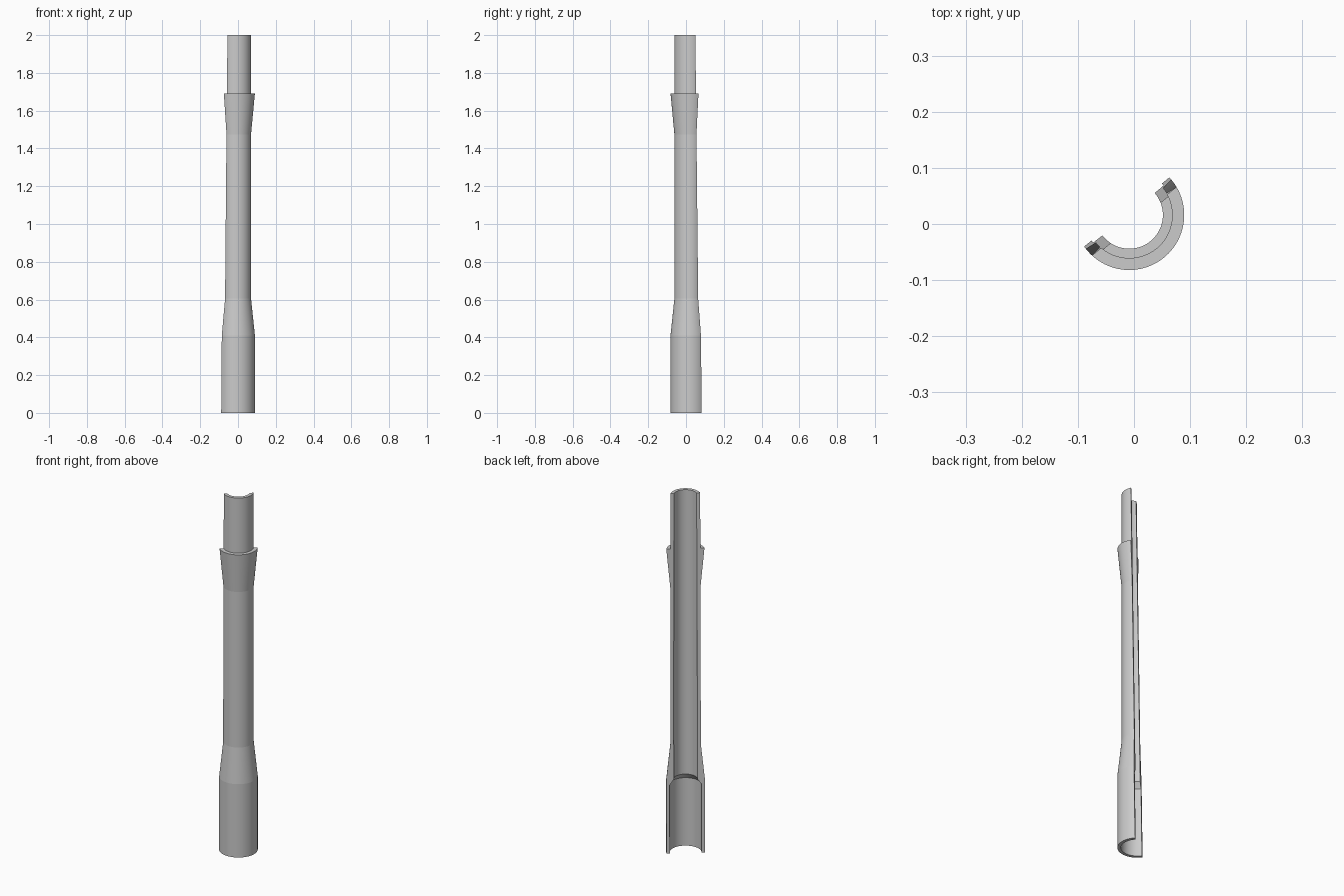
import bpy, bmesh, math
from mathutils import Vector, Matrix

cube = bpy.data.objects.get("Cube")
if cube:
    bpy.data.objects.remove(cube, do_unlink=True)

# Plain grey material
grey = bpy.data.materials.new("plain grey")
grey.use_nodes = True
colour = (0.6, 0.6, 0.6, 1.0)
grey.diffuse_color = colour
grey.node_tree.nodes["Principled BSDF"].inputs["Base Color"].default_value = colour

AXIS = Vector((-0.0085, 0.016, 0.0))   # tube axis, off centre since half is cut away
SEGMENTS = 96

# Closed wall section (radius, height): outside going up, then the bore going down
SECTION = [
    (0.098, 0.0), (0.098, 0.41), (0.0775, 0.605),      # wide base and taper
    (0.0775, 1.475), (0.098, 1.692), (0.0775, 1.692),  # neck and flared collar
    (0.0775, 2.0), (0.06, 2.0),                        # spigot and its rim
    (0.06, 0.41), (0.081, 0.38), (0.081, 0.0),         # bore and socket
]

# Revolve the section into a complete tube
bm = bmesh.new()
verts = [bm.verts.new(AXIS + Vector((r, 0, z))) for r, z in SECTION]
edges = [bm.edges.new((verts[i], verts[(i + 1) % len(verts)])) for i in range(len(verts))]
bmesh.ops.spin(bm, geom=verts + edges, cent=AXIS, axis=(0, 0, 1),
               angle=math.tau, steps=SEGMENTS, use_merge=True)
bmesh.ops.remove_doubles(bm, verts=bm.verts, dist=1e-5)
bmesh.ops.recalc_face_normals(bm, faces=bm.faces)

# Slice lengthwise with a slightly leaning plane and close the two cut walls
normal = Vector((-0.63, 0.777, 0.0)).normalized()
cut = bmesh.ops.bisect_plane(
    bm, geom=bm.verts[:] + bm.edges[:] + bm.faces[:], dist=1e-6,
    plane_co=AXIS + normal * 0.007, plane_no=normal + Vector((0, 0, 0.0125)),
    clear_outer=True)
rim = [e for e in cut["geom_cut"] if isinstance(e, bmesh.types.BMEdge)]
bmesh.ops.edgeloop_fill(bm, edges=rim)
bmesh.ops.recalc_face_normals(bm, faces=bm.faces)

mesh = bpy.data.meshes.new("half_tube")
bm.to_mesh(mesh)
bm.free()
mesh.materials.append(grey)
tube = bpy.data.objects.new("half_tube", mesh)
bpy.context.collection.objects.link(tube)

# Smooth round the tube, crisp at each change of slope
bpy.ops.object.select_all(action='DESELECT')
tube.select_set(True)
bpy.context.view_layer.objects.active = tube
bpy.ops.object.shade_smooth_by_angle(angle=math.radians(5))
